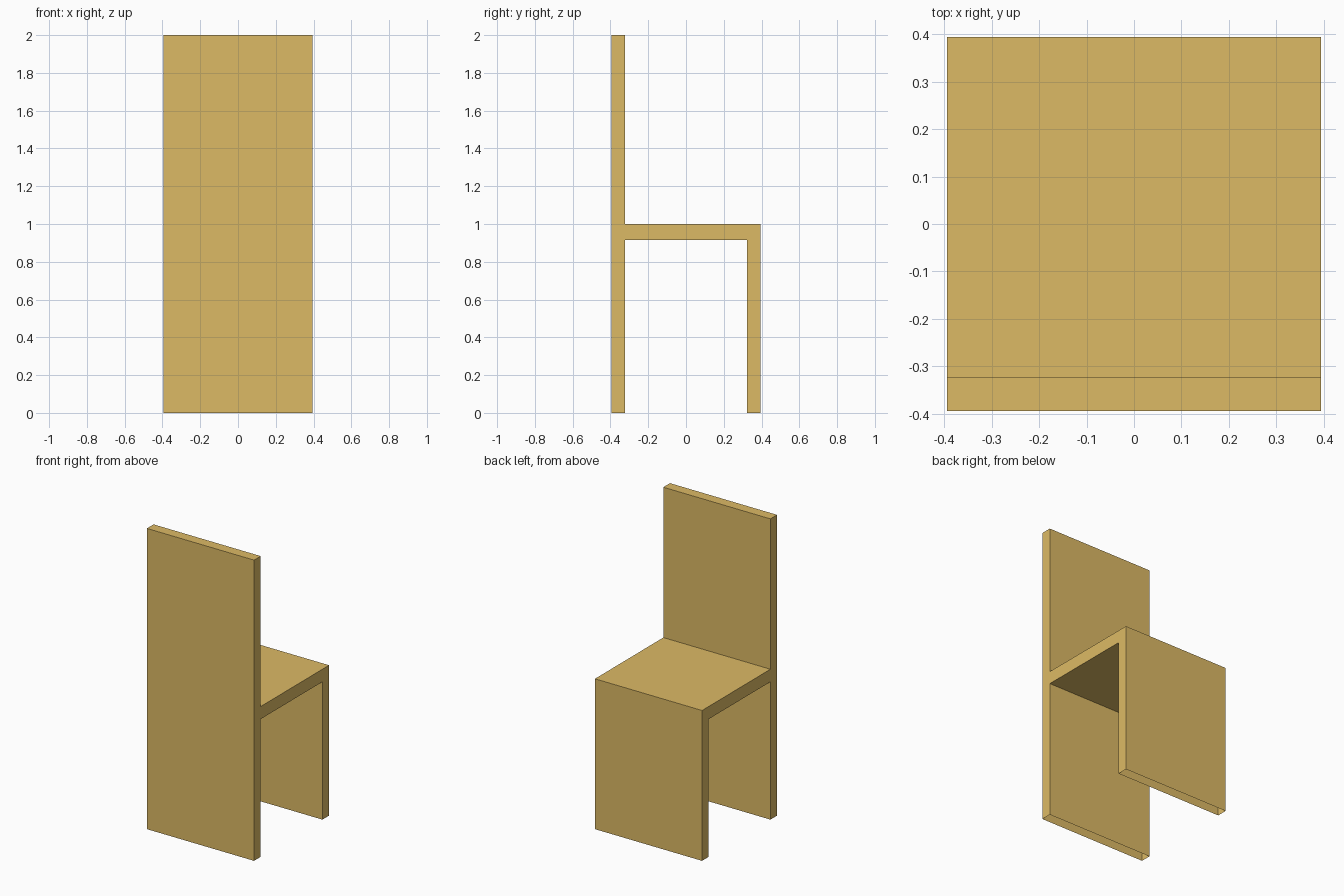
import bpy, bmesh
from mathutils import Vector

if "Cube" in bpy.data.objects:
    bpy.data.objects.remove(bpy.data.objects["Cube"])

HALF = 0.394      # half width and half depth
INNER = 0.324     # inner face of the upright panels
SEAT_LOW, SEAT_TOP, TOP = 0.916, 1.0, 2.0

# Side profile (y, z): backrest panel, seat and opposite leg panel in one outline
profile = [(-HALF, 0), (-INNER, 0), (-INNER, SEAT_LOW), (INNER, SEAT_LOW),
           (INNER, 0), (HALF, 0), (HALF, SEAT_TOP), (-INNER, SEAT_TOP),
           (-INNER, TOP), (-HALF, TOP)]

# Extrude the profile across the chair width
bm = bmesh.new()
side = bm.faces.new([bm.verts.new((-HALF, y, z)) for y, z in profile])
ext = bmesh.ops.extrude_face_region(bm, geom=[side], use_keep_orig=True)
new_verts = [g for g in ext["geom"] if isinstance(g, bmesh.types.BMVert)]
bmesh.ops.translate(bm, verts=new_verts, vec=Vector((2 * HALF, 0, 0)))
bmesh.ops.recalc_face_normals(bm, faces=bm.faces[:])

# The undersides of the panels are open
feet = [f for f in bm.faces if all(v.co.z < 1e-5 for v in f.verts)]
bmesh.ops.delete(bm, geom=feet, context='FACES_ONLY')

mesh = bpy.data.meshes.new("chair")
bm.to_mesh(mesh)
bm.free()
chair = bpy.data.objects.new("chair", mesh)
bpy.context.collection.objects.link(chair)

# Pale wood colour
wood = bpy.data.materials.new("wood")
wood.diffuse_color = (0.72, 0.49, 0.13, 1)
wood.use_nodes = True
wood.node_tree.nodes["Principled BSDF"].inputs["Base Color"].default_value = wood.diffuse_color
mesh.materials.append(wood)
